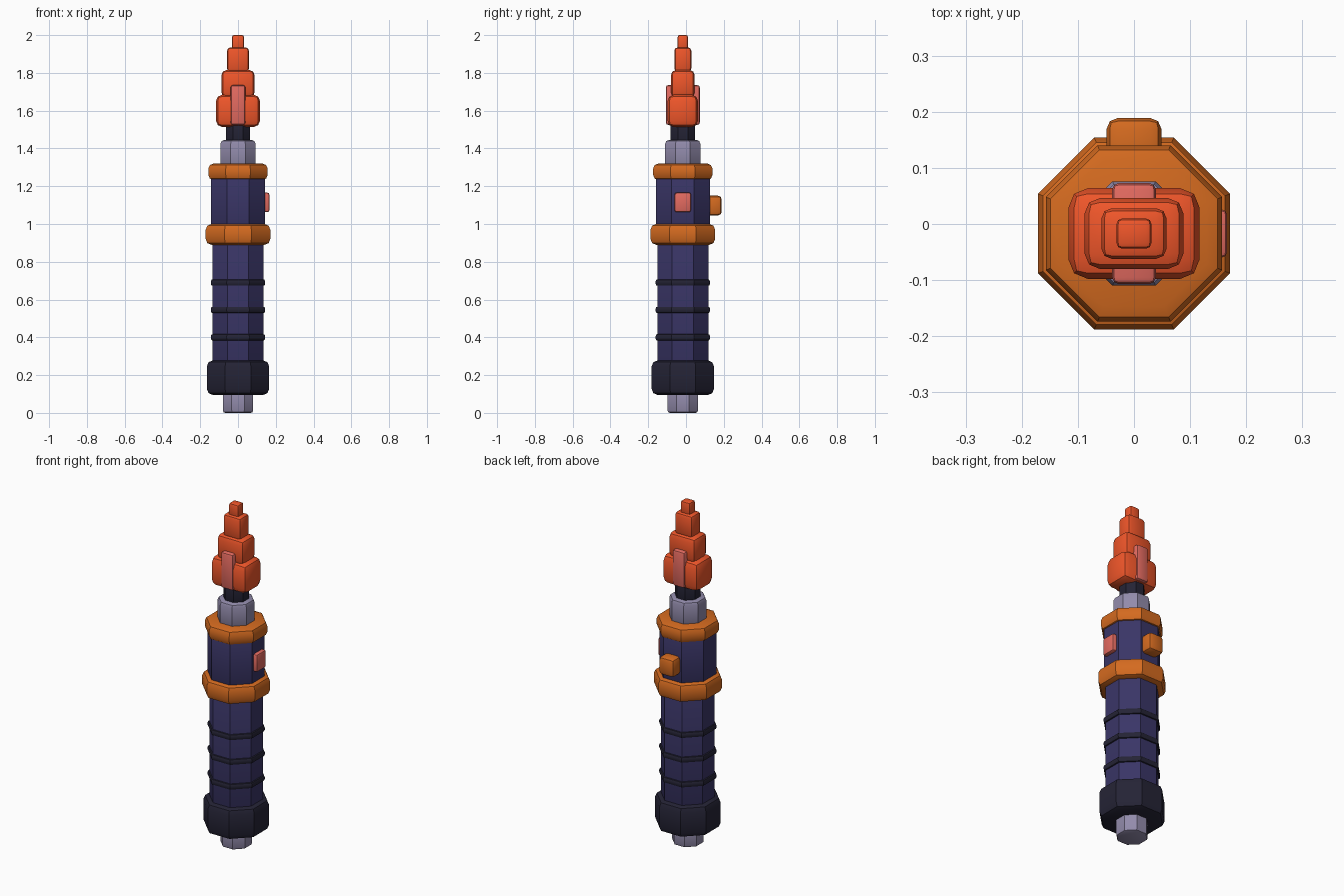
import bpy, bmesh, math
from mathutils import Matrix, Vector

if "Cube" in bpy.data.objects:
    bpy.data.objects.remove(bpy.data.objects["Cube"])

YC = -0.017  # y of the main axis


def material(name, rgb):
    m = bpy.data.materials.new(name)
    m.diffuse_color = (*rgb, 1)
    m.use_nodes = True
    m.node_tree.nodes["Principled BSDF"].inputs["Base Color"].default_value = m.diffuse_color
    return m


NAVY = material("navy", (0.042, 0.036, 0.135))
DARK = material("dark", (0.018, 0.017, 0.036))
ORANGE = material("orange", (0.66, 0.145, 0.014))
FLAME = material("flame", (0.87, 0.093, 0.023))
PINK = material("pink", (0.77, 0.145, 0.117))
STEEL = material("steel", (0.29, 0.26, 0.41))


def finish(name, bm, mat, edges, bevel):
    """Bevel the given edges, shade by angle and make the object."""
    if bevel:
        bmesh.ops.bevel(bm, geom=edges, offset=bevel, segments=2,
                        profile=0.5, affect='EDGES', clamp_overlap=True)
    bmesh.ops.recalc_face_normals(bm, faces=bm.faces)
    for f in bm.faces:
        f.smooth = True
    for e in bm.edges:
        e.smooth = e.calc_face_angle(math.pi) < math.radians(30)
    mesh = bpy.data.meshes.new(name)
    bm.to_mesh(mesh)
    bm.free()
    mesh.materials.append(mat)
    ob = bpy.data.objects.new(name, mesh)
    bpy.context.collection.objects.link(ob)
    return ob


def octagon(name, half, z0, z1, mat, bevel=0.0):
    """Eight-sided prism with flats facing the axes; half = half width."""
    bm = bmesh.new()
    r = half / math.cos(math.pi / 8)
    place = Matrix.Translation((0, YC, (z0 + z1) / 2)) @ Matrix.Rotation(math.pi / 8, 4, 'Z')
    bmesh.ops.create_cone(bm, cap_ends=True, segments=8, radius1=r, radius2=r,
                          depth=z1 - z0, matrix=place)
    rims = [e for e in bm.edges if abs(e.verts[0].co.z - e.verts[1].co.z) < 1e-4]
    return finish(name, bm, mat, rims, bevel)


def block(name, lo, hi, mat, bevel):
    """Rounded box between two corners."""
    lo, hi = Vector(lo), Vector(hi)
    bm = bmesh.new()
    place = Matrix.Translation((lo + hi) / 2) @ Matrix.Diagonal((*(hi - lo), 1))
    bmesh.ops.create_cube(bm, size=1, matrix=place)
    return finish(name, bm, mat, bm.edges[:], bevel)


# Handle, bottom to top
octagon("end_nub", 0.08, 0.0, 0.12, STEEL, 0.012)
octagon("pommel", 0.165, 0.095, 0.278, DARK, 0.032)
octagon("grip", 0.135, 0.26, 0.92, NAVY, 0.008)
for i in range(3):
    z = 0.4 + 0.145 * i
    octagon(f"grip_ring_{i + 1}", 0.144, z - 0.018, z + 0.018, DARK, 0.012)

# Upper housing between two collars
octagon("lower_collar", 0.171, 0.89, 1.0, ORANGE, 0.03)
octagon("housing", 0.143, 0.98, 1.25, NAVY, 0.008)
octagon("upper_collar", 0.157, 1.233, 1.32, ORANGE, 0.027)
octagon("neck", 0.093, 1.3, 1.445, STEEL, 0.02)
octagon("tip_stem", 0.064, 1.43, 1.55, DARK, 0.008)

# Controls on the housing
block("side_button", (0.11, -0.06, 1.063), (0.166, 0.026, 1.166), PINK, 0.01)
block("back_knob", (-0.049, 0.09, 1.045), (0.049, 0.189, 1.15), ORANGE, 0.02)

# Stepped tip: half width, half depth, bottom, top, bevel
steps = [(0.117, 0.081, 1.513, 1.685, 0.035),
         (0.088, 0.063, 1.67, 1.815, 0.027),
         (0.058, 0.045, 1.805, 1.935, 0.018),
         (0.031, 0.027, 1.92, 2.0, 0.01)]
for i, (w, d, z0, z1, b) in enumerate(steps):
    block(f"tip_step_{i + 1}", (-w, YC - d, z0), (w, YC + d, z1), FLAME, b)

# Flat bar through the lowest tip step
block("tip_bar", (-0.039, YC - 0.09, 1.525), (0.039, YC + 0.09, 1.735), PINK, 0.012)
